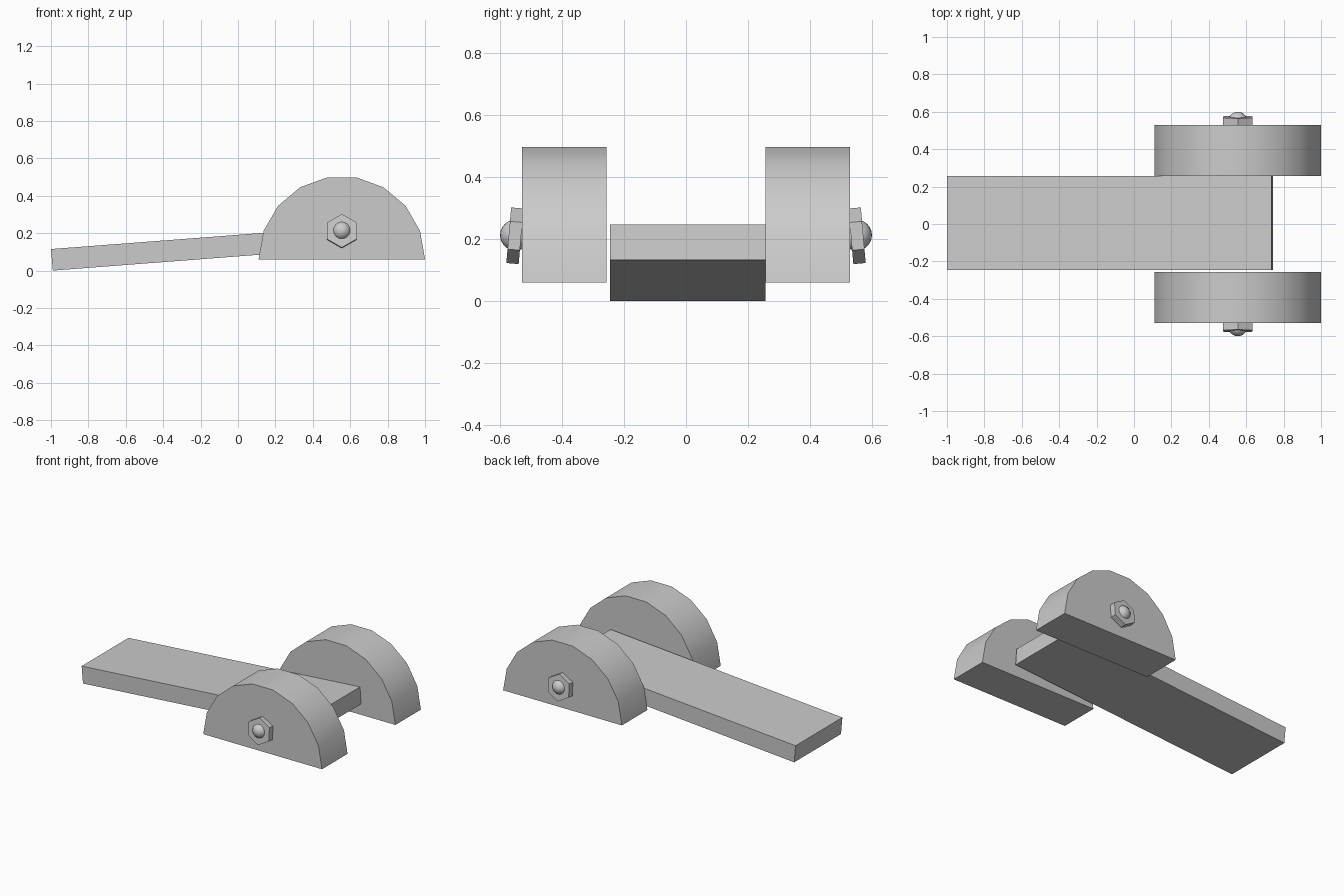
import bpy, bmesh
from math import sin, cos, pi, radians
from mathutils import Vector

if "Cube" in bpy.data.objects:
    bpy.data.objects.remove(bpy.data.objects["Cube"])


def prism(name, profile, y0, y1, location=(0, 0, 0), tilt=0):
    """Extrude an (x, z) profile along y."""
    bm = bmesh.new()
    face = bm.faces.new([bm.verts.new((x, y0, z)) for x, z in profile])
    new = bmesh.ops.extrude_face_region(bm, geom=[face])["geom"]
    verts = [g for g in new if isinstance(g, bmesh.types.BMVert)]
    bmesh.ops.translate(bm, vec=Vector((0, y1 - y0, 0)), verts=verts)
    bmesh.ops.recalc_face_normals(bm, faces=bm.faces)
    mesh = bpy.data.meshes.new(name)
    bm.to_mesh(mesh)
    bm.free()
    obj = bpy.data.objects.new(name, mesh)
    bpy.context.collection.objects.link(obj)
    obj.location = location
    obj.rotation_euler.x = tilt
    return obj


def smooth(obj):
    bpy.ops.object.select_all(action='DESELECT')
    obj.select_set(True)
    bpy.context.view_layer.objects.active = obj
    bpy.ops.object.shade_smooth_by_angle(angle=radians(30))


def arc(radius, count, step, start=0.0):
    return [(radius * cos(start + i * step), radius * sin(start + i * step))
            for i in range(count)]


# Sloping plank
prism("plank", [(-0.99, 0.0), (0.743, 0.133), (0.735, 0.247), (-1.0, 0.115)],
      -0.245, 0.256)

for side, label in ((-1, "front"), (1, "back")):
    # Half-round side block
    block = prism(label + "_half_round", arc(0.445, 10, pi / 9),
                  -0.1365, 0.1365, (0.555, side * 0.3925, 0.06))
    smooth(block)

    # Slightly tilted hexagonal nut
    prism(label + "_nut", arc(0.09, 6, pi / 3, pi / 2), -0.02, 0.02,
          (0.555, side * 0.552, 0.211), side * radians(5))

    # Domed bolt end
    bpy.ops.mesh.primitive_uv_sphere_add(segments=24, ring_count=12, radius=0.05,
                                         location=(0.555, side * 0.55, 0.213))
    dome = bpy.context.object
    dome.name = label + "_bolt_dome"
    smooth(dome)
